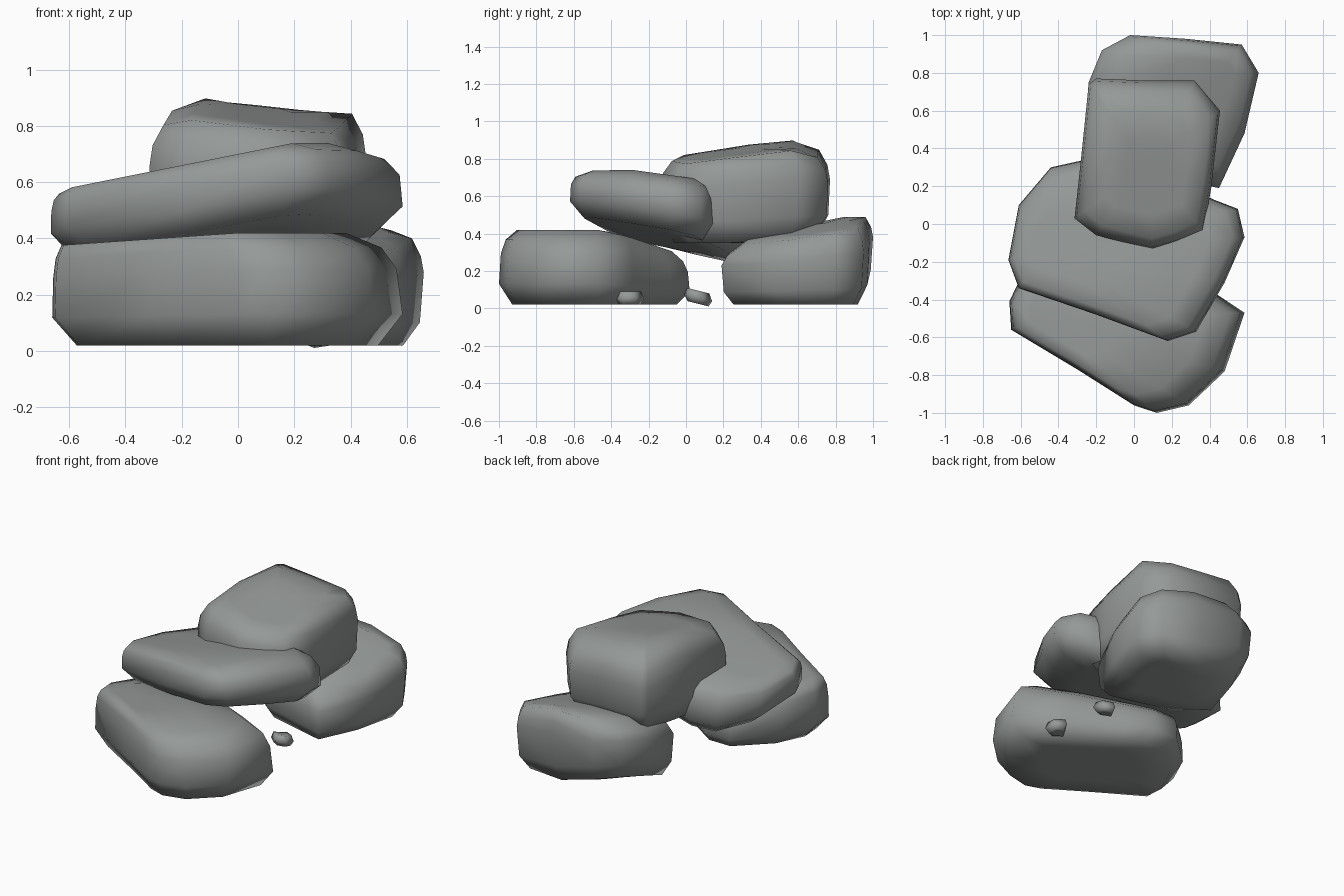
import bpy, bmesh

if "Cube" in bpy.data.objects:
    bpy.data.objects.remove(bpy.data.objects["Cube"])

stone = bpy.data.materials.new("grey stone")
stone.diffuse_color = (0.30, 0.32, 0.31, 1)
stone.use_nodes = True
stone.node_tree.nodes["Principled BSDF"].inputs["Base Color"].default_value = stone.diffuse_color


def rock(name, outline, under, top, profile, lean=(0, 0)):
    """Loft an outline between the surfaces under(x, y) and top(x, y).
    profile: (height fraction, outline scale); lean moves the upper rings."""
    bm = bmesh.new()
    n = len(outline)
    cx = (max(p[0] for p in outline) + min(p[0] for p in outline)) / 2
    cy = (max(p[1] for p in outline) + min(p[1] for p in outline)) / 2

    def vert(x, y, t):
        lo, hi = under(x, y), top(x, y)
        return bm.verts.new((x, y, lo + (hi - lo) * t))

    rings = []
    for t, s in profile:
        k = (1 - s) if t > .5 else 0
        rings.append([vert(cx + (x - cx) * s + lean[0] * k,
                           cy + (y - cy) * s + lean[1] * k, t) for x, y in outline])
    for a, b in zip(rings, rings[1:]):
        for i in range(n):
            j = (i + 1) % n
            bm.faces.new((a[i], a[j], b[j], b[i]))
    for ring, t in ((rings[0], 0), (rings[-1], 1)):
        c = vert(sum(v.co.x for v in ring) / n, sum(v.co.y for v in ring) / n, t)
        for i in range(n):
            bm.faces.new((ring[i], ring[(i + 1) % n], c))
    bmesh.ops.recalc_face_normals(bm, faces=bm.faces)
    for f in bm.faces:
        f.smooth = True
    me = bpy.data.meshes.new(name)
    bm.to_mesh(me)
    bm.free()
    me.materials.append(stone)
    ob = bpy.data.objects.new(name, me)
    bpy.context.collection.objects.link(ob)
    return ob


# front boulder on the ground, falling away at the back
rock("front_boulder",
     [(-.66, -.41), (-.65, -.56), (-.3, -.77), (0, -.96), (.12, -1.0), (.29, -.96),
      (.48, -.78), (.585, -.47), (.3, -.28), (0, -.08), (-.15, .02), (-.33, .02), (-.56, -.2)],
     lambda x, y: .02,
     lambda x, y: min(.42, .42 + .07 * x, .42 - .33 * (y + .42)),
     [(0, .5), (0, .86), (.28, 1), (.68, .98), (.87, .93), (1, .81), (1, .4)], (-.45, 0))

# back boulder on the ground, rising to the rear
rock("back_boulder",
     [(-.24, .75), (-.17, .92), (-.02, 1.0), (.28, .98), (.57, .95), (.66, .8),
      (.585, .48), (.45, .19), (.36, .21), (-.02, .31), (-.26, .5)],
     lambda x, y: .02 + .35 * max(0, y - x - .7),
     lambda x, y: min(.49, .37 + .2 * (y - .25)) - max(0, .25 * (x - .3)),
     [(0, .5), (0, .84), (.22, .97), (.7, 1.0), (.85, .95), (1, .8), (1, .4)], (.25, .2))

# leaning middle slab
rock("middle_slab",
     [(-.665, -.19), (-.61, -.34), (-.2, -.48), (.18, -.62), (.33, -.57), (.48, -.31),
      (.585, -.07), (.55, .08), (.42, .13), (.1, .28), (-.26, .34), (-.44, .3), (-.61, .1)],
     lambda x, y: .41 + .12 * x - .22 * (y + .3) + .25 * max(0, -x - .45),
     lambda x, y: min(.74, .70 + .2 * x) - max(0, .14 * (y + .28)),
     [(0, .5), (0, .84), (.3, 1), (.7, .99), (.9, .94), (1, .83), (1, .4)], (-.45, 0))

# top boulder bridging slab and back boulder
rock("top_boulder",
     [(-.24, .74), (-.2, .77), (.05, .76), (.32, .76), (.455, .6), (.41, .2), (.37, -.04),
      (.22, -.1), (.1, -.135), (-.2, -.06), (-.315, .03), (-.28, .35)],
     lambda x, y: .35 + .08 * max(0, y - .3),
     lambda x, y: .81 + .15 * y - .11 * x - .5 * max(0, y - .55) - .4 * max(0, -x - .15),
     [(0, .5), (0, .84), (.26, .98), (.7, 1), (.87, .97), (1, .87), (1, .6), (1, .3)])

# two pebbles underneath
PEBBLE = [(0, .4), (0, .75), (.45, 1), (1, .8), (1, .4)]
for k, (px, py, z0, slope) in enumerate([(.28, .065, .025, -.25), (.36, -.3, .02, 0)]):
    rock(f"pebble_{k + 1}",
         [(px + a, py + b) for a, b in
          [(-.07, -.02), (.0, -.075), (.06, -.05), (.06, .03), (-.01, .075)]],
         lambda x, y: z0 + slope * (y - py),
         lambda x, y: z0 + .07 + slope * (y - py), PEBBLE)
